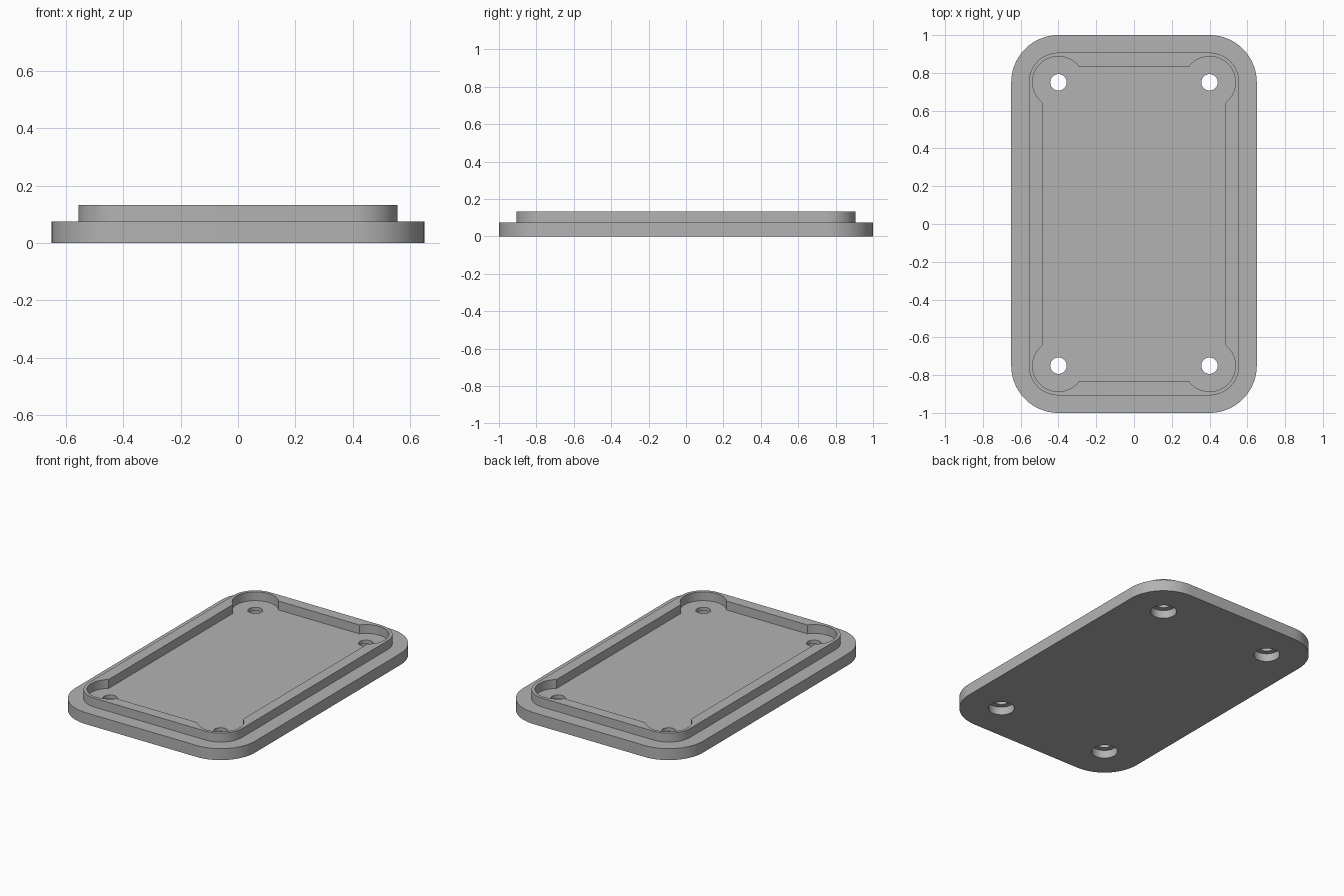
import bpy
import bmesh
from math import acos, cos, sin, pi, tau

if "Cube" in bpy.data.objects:
    bpy.data.objects.remove(bpy.data.objects["Cube"], do_unlink=True)

# Every corner arc and screw hole shares these centres
CX, CY = 0.40, 0.75
HOLES = [(sx * CX, sy * CY) for sx in (-1, 1) for sy in (-1, 1)]

gray = bpy.data.materials.new("plain_gray")
gray.use_nodes = True
color = (0.45, 0.45, 0.45, 1)
gray.diffuse_color = color
gray.node_tree.nodes["Principled BSDF"].inputs["Base Color"].default_value = color


def corner_outline(radius, overshoot=0.0, steps=24):
    """Four corner arcs; overshoot widens each arc past a quarter turn."""
    points = []
    for i, (sx, sy) in enumerate([(1, 1), (-1, 1), (-1, -1), (1, -1)]):
        start = i * pi / 2 - overshoot
        sweep = pi / 2 + 2 * overshoot
        for k in range(steps + 1):
            a = start + sweep * k / steps
            points.append((sx * CX + radius * cos(a), sy * CY + radius * sin(a)))
    return points


def circle_outline(center, radius, steps=48):
    return [(center[0] + radius * cos(tau * k / steps),
             center[1] + radius * sin(tau * k / steps)) for k in range(steps)]


def prism(name, outlines, z0, z1):
    bm = bmesh.new()
    for outline in outlines:
        low = [bm.verts.new((x, y, z0)) for x, y in outline]
        high = [bm.verts.new((x, y, z1)) for x, y in outline]
        bm.faces.new(low[::-1])
        bm.faces.new(high)
        for i in range(len(low)):
            j = (i + 1) % len(low)
            bm.faces.new((low[i], low[j], high[j], high[i]))
    mesh = bpy.data.meshes.new(name)
    bm.to_mesh(mesh)
    bm.free()
    mesh.materials.append(gray)
    obj = bpy.data.objects.new(name, mesh)
    bpy.context.collection.objects.link(obj)
    return obj


def combine(target, tool, operation):
    bpy.context.view_layer.objects.active = target
    mod = target.modifiers.new(tool.name, "BOOLEAN")
    mod.object, mod.operation, mod.solver = tool, operation, "EXACT"
    bpy.ops.object.modifier_apply(modifier=mod.name)
    bpy.data.objects.remove(tool, do_unlink=True)


# Base plate with a raised rim
plate = prism("cover_plate", [corner_outline(0.25)], 0, 0.075)
combine(plate, prism("rim", [corner_outline(0.157)], 0.03, 0.133), "UNION")

# Recess inside the rim, bulging round each screw
wall, pocket = 0.085, 0.137
recess = corner_outline(pocket, overshoot=acos(wall / pocket))
combine(plate, prism("recess", [recess], 0.075, 0.2), "DIFFERENCE")

# Screw holes, counterbored from below
for name, radius, z1 in (("screw_holes", 0.0435, 0.3), ("counterbores", 0.077, 0.052)):
    circles = [circle_outline(c, radius) for c in HOLES]
    combine(plate, prism(name, circles, -0.1, z1), "DIFFERENCE")

# Smooth curved walls, crisp rims
bpy.ops.object.select_all(action="DESELECT")
plate.select_set(True)
bpy.context.view_layer.objects.active = plate
bpy.ops.object.shade_smooth_by_angle(angle=pi / 6)
